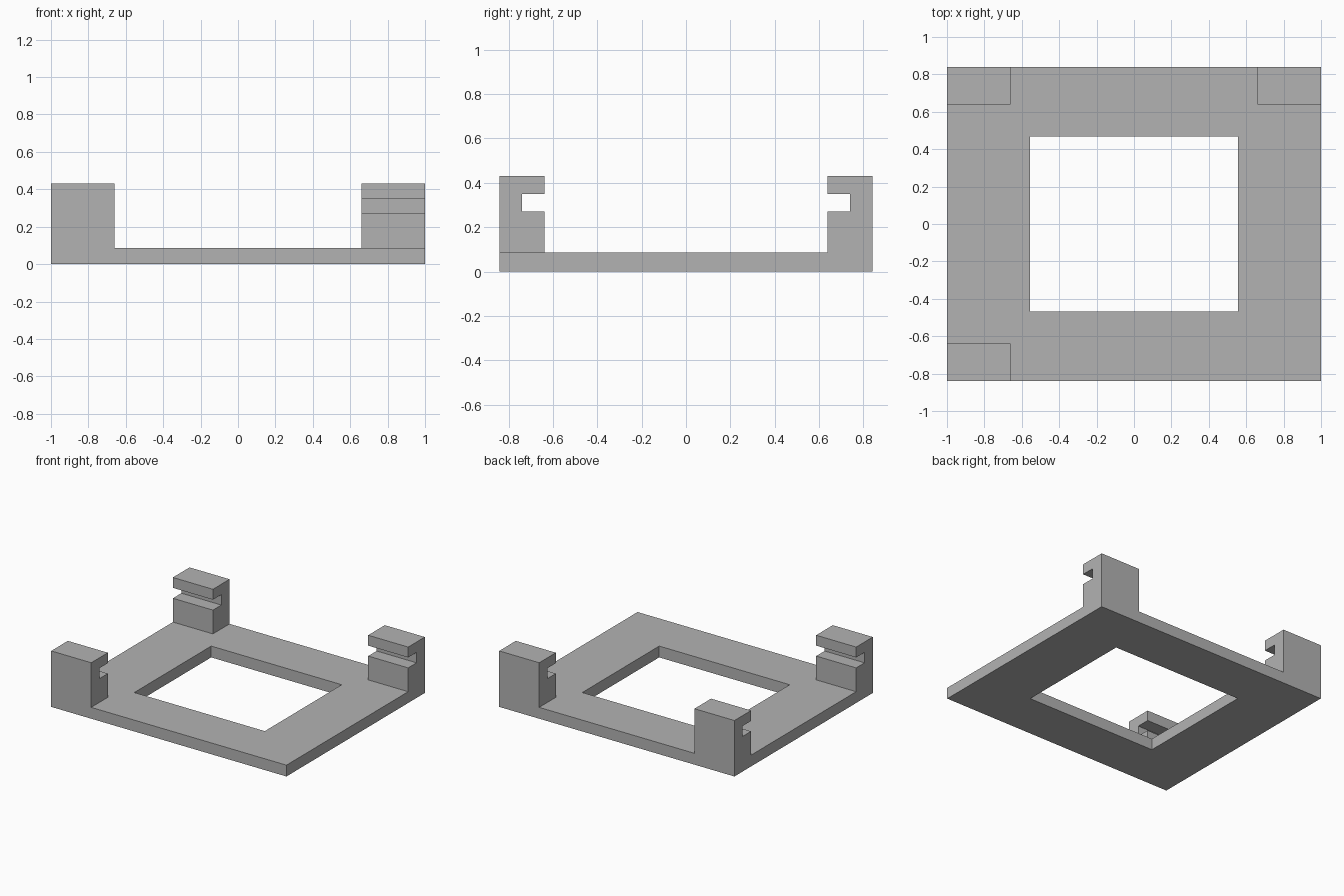
import bpy
import bmesh

cube = bpy.data.objects.get("Cube")
if cube:
    bpy.data.objects.remove(cube, do_unlink=True)

HALF_X, HALF_Y = 1.0, 0.84      # outer half sizes of the base
HOLE_X, HOLE_Y = 0.555, 0.467   # half sizes of the opening
BASE_TOP, POST_TOP = 0.087, 0.43
POST_X, POST_Y = 0.66, 0.638    # inner sides of the posts
SLOT_Y, SLOT_LOW, SLOT_HIGH = 0.74, 0.27, 0.35

grey = bpy.data.materials.new("plain grey")
grey.use_nodes = True
colour = (0.45, 0.45, 0.45, 1)
grey.diffuse_color = colour
grey.node_tree.nodes["Principled BSDF"].inputs["Base Color"].default_value = colour


def extrude_faces(name, bm, faces, offset):
    """Extrude flat faces into a closed solid and add it to the scene."""
    result = bmesh.ops.extrude_face_region(bm, geom=faces, use_keep_orig=True)
    moved = [g for g in result["geom"] if isinstance(g, bmesh.types.BMVert)]
    bmesh.ops.translate(bm, verts=moved, vec=offset)
    bmesh.ops.recalc_face_normals(bm, faces=bm.faces[:])
    mesh = bpy.data.meshes.new(name)
    bm.to_mesh(mesh)
    bm.free()
    mesh.materials.append(grey)
    obj = bpy.data.objects.new(name, mesh)
    bpy.context.collection.objects.link(obj)
    return obj


# Rectangular base with an open middle
bm = bmesh.new()
corners = [(-1, -1), (1, -1), (1, 1), (-1, 1)]
outer = [bm.verts.new((sx * HALF_X, sy * HALF_Y, 0)) for sx, sy in corners]
inner = [bm.verts.new((sx * HOLE_X, sy * HOLE_Y, 0)) for sx, sy in corners]
ring = []
for i in range(len(corners)):
    j = (i + 1) % len(corners)
    ring.append(bm.faces.new((outer[i], outer[j], inner[j], inner[i])))
extrude_faces("base_frame", bm, ring, (0, 0, BASE_TOP))


# Corner posts, each with a slot facing inward along y
def slotted_post(name, sx, sy):
    profile = [(HALF_Y, BASE_TOP), (HALF_Y, POST_TOP), (POST_Y, POST_TOP),
               (POST_Y, SLOT_HIGH), (SLOT_Y, SLOT_HIGH),
               (SLOT_Y, SLOT_LOW), (POST_Y, SLOT_LOW), (POST_Y, BASE_TOP)]
    bm = bmesh.new()
    face = bm.faces.new([bm.verts.new((sx * HALF_X, sy * y, z)) for y, z in profile])
    extrude_faces(name, bm, [face], (sx * (POST_X - HALF_X), 0, 0))


for name, sx, sy in (("back_left_post", 1, 1),
                     ("back_right_post", -1, 1),
                     ("front_right_post", -1, -1)):
    slotted_post(name, sx, sy)
